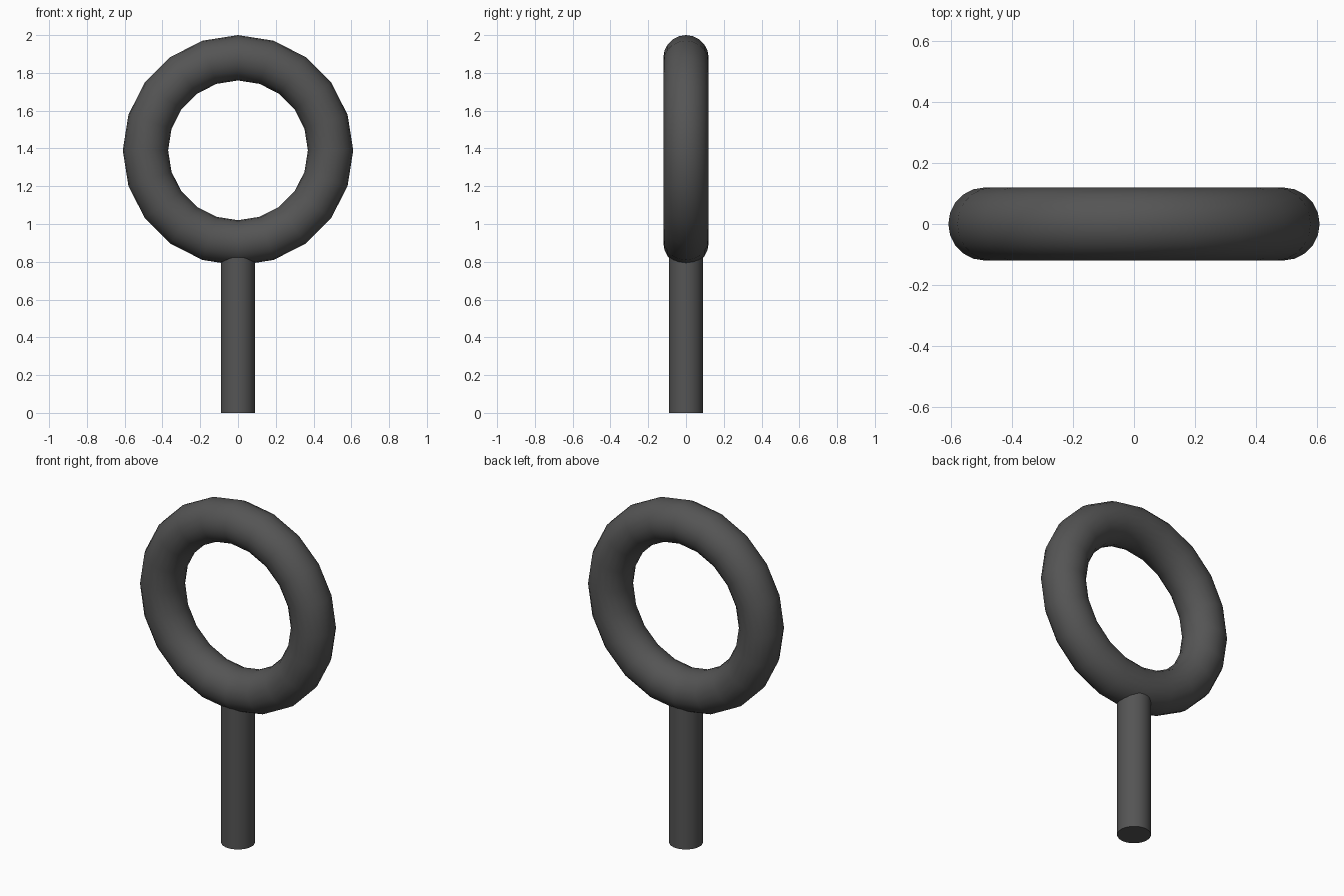
import bpy, math

if "Cube" in bpy.data.objects:
    bpy.data.objects.remove(bpy.data.objects["Cube"])

dark = bpy.data.materials.new("dark_grey")
dark.diffuse_color = (0.09, 0.09, 0.09, 1)
dark.use_nodes = True
dark.node_tree.nodes["Principled BSDF"].inputs["Base Color"].default_value = dark.diffuse_color


def finish(name):
    obj = bpy.context.object
    obj.name = name
    obj.data.materials.append(dark)
    bpy.ops.object.shade_smooth_by_angle(angle=math.radians(40))


# Upright ring, facing the front
bpy.ops.mesh.primitive_torus_add(
    major_segments=20, minor_segments=20, major_radius=0.49, minor_radius=0.12,
    location=(0, 0, 1.39), rotation=(math.pi / 2, 0, 0))
finish("ring")

# Straight handle, its top buried in the ring
HANDLE_TOP = 0.9
bpy.ops.mesh.primitive_cylinder_add(
    vertices=32, radius=0.09, depth=HANDLE_TOP, location=(0, 0, HANDLE_TOP / 2))
finish("handle")
